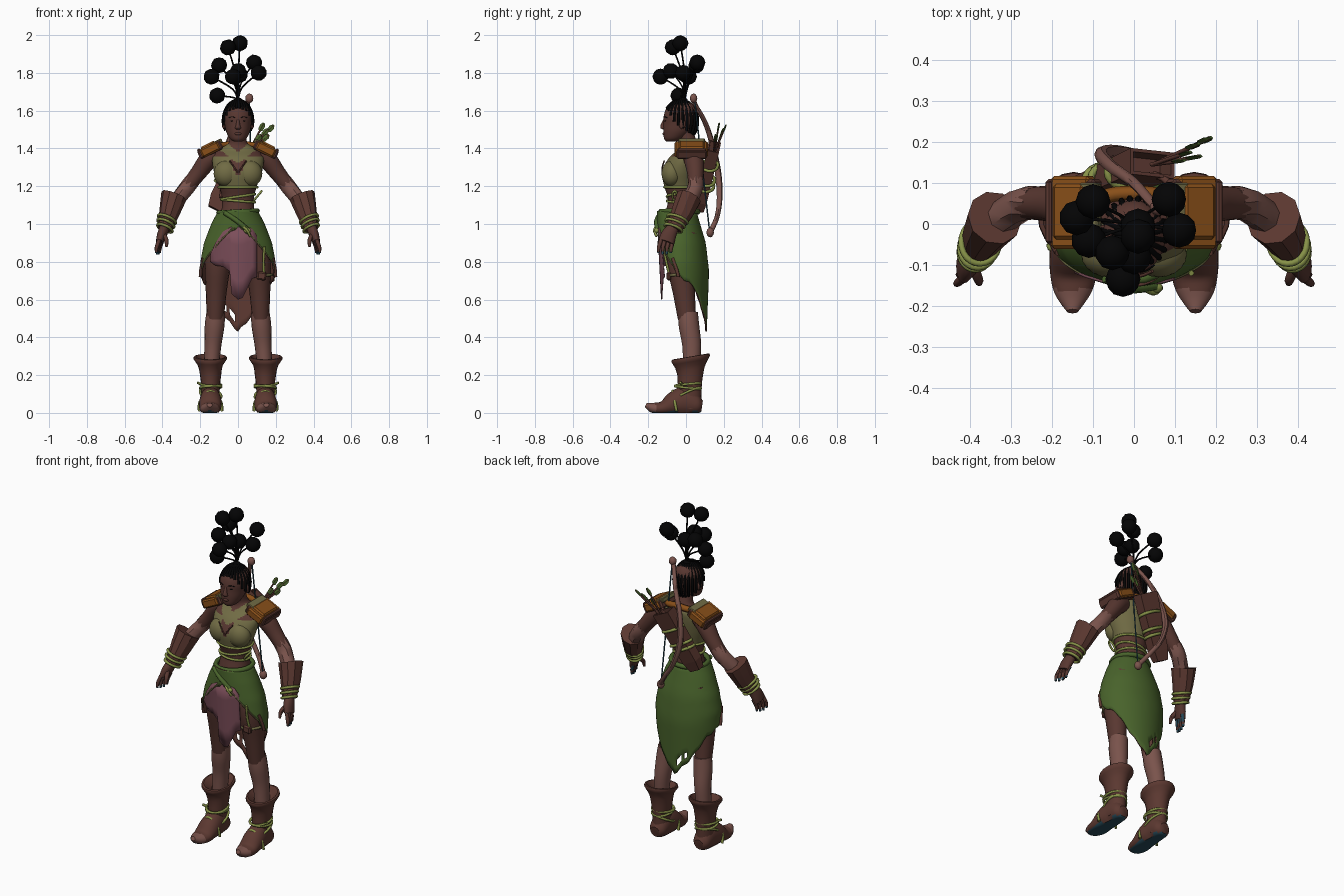
import bpy, bmesh, math, random
from mathutils import Vector, Matrix

random.seed(4)
cube = bpy.data.objects.get("Cube")
if cube:
    bpy.data.objects.remove(cube)

def material(name, code):
    lin = [(int(code[i:i + 2], 16) / 255) ** 2.2 for i in (0, 2, 4)] + [1]
    m = bpy.data.materials.new(name)
    m.use_nodes = True
    m.diffuse_color = lin
    m.node_tree.nodes["Principled BSDF"].inputs["Base Color"].default_value = lin
    return m

skin = material("dark skin", "593a34")
wrap = material("rose brown wrap", "79544d")
leather = material("leather brown", "5c3b34")
green = material("leaf green", "4a632f")
olive = material("olive cloth", "706b46")
rope = material("yellow green rope", "87924a")
orange = material("burnt orange", "87501f")
plum = material("plum cloth", "7b4f5a")
teal = material("dark teal", "2c4c5a")
black = material("black hair", "0c0c0d")

# ---------- helpers ----------
def finish(name, bm, mats, rule=None, angle=45, recalc=True):
    if recalc:
        bmesh.ops.recalc_face_normals(bm, faces=bm.faces)
    bm.normal_update()
    for f in bm.faces:
        if rule:
            f.material_index = rule(f.calc_center_median(), f.normal)
    me = bpy.data.meshes.new(name)
    bm.to_mesh(me)
    bm.free()
    ob = bpy.data.objects.new(name, me)
    bpy.context.collection.objects.link(ob)
    for m in mats:
        me.materials.append(m)
    bpy.ops.object.select_all(action='DESELECT')
    ob.select_set(True)
    bpy.context.view_layer.objects.active = ob
    if angle:
        bpy.ops.object.shade_smooth_by_angle(angle=math.radians(angle))
    return ob

def spline(rows, k):
    """Smooth the rows with k in-between steps."""
    if k < 2:
        return rows
    out, last = [], len(rows) - 1
    for i in range(last):
        quad = list(zip(rows[max(i - 1, 0)], rows[i], rows[i + 1], rows[min(i + 2, last)]))
        for s in range(k):
            t = s / k
            out.append(tuple(b + .5 * t * (c - a + t * (2 * a - 5 * b + 4 * c - d + t * (3 * (b - c) + d - a)))
                             for a, b, c, d in quad))
    return out + [rows[-1]]

def loft(name, rows, *mats, n=16, axis=None, k=4, rule=None, warp=None, phase=0, angle=45):
    """Skin a row of ellipses given as x, y, z, half width, half depth."""
    rows = spline(rows, k)
    bm, rings = bmesh.new(), []
    for i, (x, y, z, ru, rv) in enumerate(rows):
        a, b = rows[max(i - 1, 0)], rows[min(i + 1, len(rows) - 1)]
        t = Vector(axis) if axis else Vector(b[:3]) - Vector(a[:3])
        t.normalize()
        u = (Vector((1, 0, 0)) - t * t.x).normalized()
        v = t.cross(u)
        ring = []
        for j in range(n):
            w = math.tau * j / n + phase
            p = Vector((x, y, z)) + u * ru * math.cos(w) + v * rv * math.sin(w)
            ring.append(bm.verts.new(warp(p) if warp else p))
        rings.append(ring)
    for a, b in zip(rings, rings[1:]):
        for j in range(n):
            bm.faces.new((a[j], a[(j + 1) % n], b[(j + 1) % n], b[j]))
    bm.faces.new(rings[0][::-1])
    bm.faces.new(rings[-1])
    return finish(name, bm, mats, rule, angle)

def blob(name, c, size, mat, detail=3, turn=0):
    bm = bmesh.new()
    bmesh.ops.create_icosphere(bm, subdivisions=detail, radius=1,
                               matrix=Matrix.Translation(c) @ Matrix.Rotation(turn, 4, 'Y') @ Matrix.Diagonal((*size, 1)))
    return finish(name, bm, [mat])

def box(name, c, size, turn, mat, bevel=.008):
    bm = bmesh.new()
    bmesh.ops.create_cube(bm, size=1, matrix=Matrix.Translation(c) @ Matrix.Rotation(turn, 4, 'Y') @ Matrix.Diagonal((*size, 1)))
    bmesh.ops.bevel(bm, geom=bm.edges[:], offset=bevel, segments=1, affect='EDGES')
    return finish(name, bm, [mat], angle=0)

def cord(name, pts, r, mat, cyclic=False, k=4):
    pts = pts if cyclic else spline(pts, k)
    cu = bpy.data.curves.new(name, 'CURVE')
    cu.dimensions, cu.bevel_depth, cu.bevel_resolution, cu.use_fill_caps = '3D', r, 1, True
    sp = cu.splines.new('POLY')
    sp.points.add(len(pts) - 1)
    for q, p in zip(sp.points, pts):
        q.co = (*p, 1)
    sp.use_cyclic_u = cyclic
    cu.materials.append(mat)
    ob = bpy.data.objects.new(name, cu)
    bpy.context.collection.objects.link(ob)
    bpy.ops.object.select_all(action='DESELECT')
    ob.select_set(True)
    bpy.context.view_layer.objects.active = ob
    bpy.ops.object.convert(target='MESH')

def hoop(name, c, rx, ry, r, mat, slope=(0, 0)):
    pts = [(rx * math.cos(w), ry * math.sin(w)) for w in [math.tau * i / 24 for i in range(24)]]
    cord(name, [(c[0] + x, c[1] + y, c[2] + x * slope[0] + y * slope[1]) for x, y in pts], r, mat, True)

def mirror(rows, s):
    return [(s * r[0], *r[1:]) for r in rows]

def table(tab, x):
    for (a, p), (b, q) in zip(tab, tab[1:]):
        if x <= b:
            return p + (q - p) * max(0, x - a) / (b - a)
    return tab[-1][1]

# ---------- torso with painted bodice ----------
def bodice(c, nrm):
    x, z = abs(c.x), c.z
    if c.y < .01:
        collar = abs(z - 1.35 - .8 * x) < .032 and x < .1
        open_neck = z > 1.26 and x < .015 + .35 * (z - 1.27)
        return int(collar or (1.19 < z < 1.36 and not open_neck))
    return int(1.19 < z < 1.4)

loft("torso", [(0, -.02, .85, .11, .08), (0, -.03, .95, .125, .09), (0, -.03, 1.05, .092, .08), (0, -.025, 1.13, .084, .07),
               (0, -.03, 1.2, .1, .085), (0, -.028, 1.28, .128, .098), (0, -.005, 1.35, .135, .085), (0, .02, 1.395, .1, .062),
               (0, .015, 1.43, .05, .046), (0, -.005, 1.49, .042, .042)], skin, olive, n=64, k=8, axis=(0, 0, 1), rule=bodice)
for s in (-1, 1):
    blob("bust", (s * .061, -.074, 1.267), (.068, .056, .07), olive)
    cord("bodice_lace", [(s * .045, -.115, 1.335), (s * .02, -.126, 1.3), (0, -.127, 1.27)], .004, leather)
for z, rx, tilt in ((1.195, .103, 0), (1.145, .09, .15), (1.122, .089, -.08)):
    hoop("waist_rope", (0, -.027, z), rx, rx - .016, .007, rope, (tilt, 0))
hoop("rope_loop", (.105, -.06, 1.15), .02, .012, .006, rope, (1.2, 0))

# ---------- head and face ----------
loft("head", [(0, -.078, 1.437, .022, .026), (0, -.066, 1.452, .044, .05), (0, -.047, 1.49, .063, .073), (0, -.036, 1.53, .071, .083),
              (0, -.03, 1.57, .077, .088), (0, -.025, 1.61, .07, .08), (0, -.022, 1.64, .046, .054), (0, -.02, 1.652, .015, .015)],
     skin, n=32, axis=(0, 0, 1))
loft("nose", [(0, -.112, 1.555, .007, .008), (0, -.12, 1.525, .011, .014), (0, -.122, 1.508, .016, .013), (0, -.114, 1.5, .01, .008)],
     skin, axis=(0, 0, 1))
blob("lips", (0, -.117, 1.478), (.018, .008, .008), skin)
for s in (-1, 1):
    blob("ear", (s * .075, -.02, 1.53), (.01, .018, .028), skin)
    blob("eye", (s * .03, -.109, 1.546), (.011, .005, .003), black)
    cord("eyebrow", [(s * .014, -.117, 1.563), (s * .032, -.113, 1.568), (s * .05, -.1, 1.562)], .002, black)

# ---------- braids, stalks and hair puffs ----------
for i in range(24):
    a = math.tau * (i + .5) / 24
    low = table([(0, 38), (.7, 28), (1.3, -8), (2.2, -33), (math.pi, -46)], min(a, math.tau - a))
    lats = [math.radians(low + (88 - low) * j / 10) for j in range(11)]
    cord("braid", [(.08 * math.sin(a) * math.cos(t), -.028 - .092 * math.cos(a) * math.cos(t), 1.545 + .112 * math.sin(t))
                   for t in lats], .0078, black, k=1)
blob("hair_knot", (0, -.015, 1.655), (.024, .024, .014), black)
for p in ((-.053, -.07, 1.935), (.01, -.03, 1.957), (-.1, .055, 1.84), (-.14, .015, 1.78), (-.11, -.04, 1.68),
          (0, -.08, 1.81), (-.027, -.135, 1.78), (.085, .06, 1.855), (.11, -.015, 1.8), (.01, -.005, 1.79)):
    blob("hair_puff", p, (.043,) * 3, black, 2, random.random())
    cord("hair_stalk", [(0, -.01, 1.65), (p[0] * .2, p[1] * .25, 1.66 + (p[2] - 1.66) * .45), p], .0045, black)

# ---------- arms, bracers and hands ----------
def flare(p):
    return p + Vector((0, 0, .25 * max(0, abs(p.x) - .35))) if p.z > 1.08 else p

def fingernail(c, nrm):
    return int(c.z < .855 or nrm.z < -.35)

for s in (-1, 1):
    loft("upper_arm", mirror([(.11, .03, 1.37, .046, .05), (.16, .042, 1.335, .05, .052), (.21, .05, 1.27, .043, .044),
                              (.265, .05, 1.2, .038, .038)], s), skin)
    loft("elbow_wrap", mirror([(.24, .052, 1.232, .041, .041), (.28, .045, 1.18, .042, .042), (.35, -.005, 1.09, .04, .042)], s), wrap, n=8)
    loft("bracer", mirror([(.34, .015, 1.14, .068, .07), (.363, -.02, 1.06, .055, .06), (.387, -.065, .975, .038, .044)], s),
         leather, n=10, k=1, warp=flare, angle=25)
    for x, y, z, r in ((.376, -.045, 1.025, .046), (.382, -.058, 1.003, .043), (.387, -.067, .978, .039)):
        hoop("wrist_rope", (s * x, y, z), r, r + .006, .008, rope, (s * .4, -.35))
    loft("palm", mirror([(.387, -.065, .985, .026, .03), (.402, -.09, .945, .026, .04), (.415, -.105, .905, .02, .042)], s), skin)
    for i in range(4):
        x, y = .423 - .006 * i, -.138 + .022 * i
        loft("finger", mirror([(x - .005, y + .005, .915, .011, .011), (x + .008, y - .006, .875, .01, .01),
                               (x + .01, y - .008, .835 + .008 * abs(i - 1.5), .006, .006)], s), skin, teal, n=8, rule=fingernail)
    loft("thumb", mirror([(.395, -.1, .945, .014, .014), (.38, -.135, .915, .012, .012), (.378, -.145, .88, .007, .007)], s), skin, n=8)

    # ---------- layered shoulder pads ----------
    box("pad_base", (s * .147, .03, 1.393), (.135, .16, .05), s * .45, leather)
    box("pad_plate", (s * .148, .028, 1.395), (.105, .178, .048), s * .45, orange)
    box("pad_face", (s * .157, .03, 1.413), (.085, .135, .025), s * .45, orange)
    box("pad_edge", (s * .107, .03, 1.432), (.05, .14, .024), s * .45, olive, .004)
    box("pad_rim", (s * .2, .03, 1.375), (.016, .15, .05), s * .45, leather, .004)

    # ---------- legs ----------
    loft("thigh", mirror([(.08, -.02, .95, .07, .085), (.105, -.025, .8, .07, .08), (.115, -.012, .65, .056, .06), (.12, .005, .5, .045, .048)], s), skin)
    loft("shin_wrap", mirror([(.118, .01, .53, .049, .053), (.124, .016, .46, .052, .054), (.133, .03, .36, .045, .05), (.14, .03, .25, .04, .045)], s), wrap)
    loft("boot_shaft", mirror([(.145, .025, .02, .048, .055), (.145, .02, .12, .048, .062), (.145, .022, .2, .056, .068), (.147, .025, .25, .066, .082),
                               (.147, .025, .285, .089, .102), (.146, .025, .298, .078, .09), (.14, .03, .26, .045, .05)], s), leather, n=20,
         axis=(0, 0, 1), k=2, warp=lambda p: p + Vector((0, 0, .17 * (p.y - .02) * (p.z > .22))))
    loft("boot_foot", mirror([(.145, .085, .035, .03, .03), (.145, .06, .04, .05, .05), (.145, 0, .06, .055, .08), (.146, -.06, .05, .06, .065),
                              (.148, -.12, .025, .057, .038), (.15, -.17, .025, .044, .03), (.15, -.213, .042, .014, .012)], s), leather, wrap, teal, n=20,
         warp=lambda p: Vector((p.x, p.y, max(p.z, 0))),
         rule=lambda c, m: 2 if m.z < -.7 and c.z < .03 else int(c.y < -.16))
    for z, tilt in ((.15, .1), (.135, -.1), (.1, .45)):
        hoop("ankle_rope", (s * .145, .01, z), .056, .068, .007, rope, (s * tilt * .5, tilt))
    cord("foot_rope", mirror([(.205, -.05, .01), (.2, -.06, .06), (.145, -.07, .116), (.092, -.06, .06), (.086, -.05, .01)], s), .008, rope)
    cord("ankle_knot", mirror([(.19, -.02, .15), (.215, -.03, .16)], s), .007, rope)

# ---------- long-backed skirt ----------
HEM = [(0, .985), (.4, .94), (1.05, .82), (1.5, .73), (2.1, .67), (2.6, .53), (math.pi, .43)]

def skirt_point(a, z):
    rx = table([(.43, .165), (.7, .195), (.8, .199), (.9, .18), (1, .142), (1.07, .105)], z)
    back = table([(.43, .145), (.75, .157), (.9, .14), (1, .11), (1.07, .09)], z)
    return Vector((rx * math.sin(a), -.035 - math.cos(a) * (.118 if math.cos(a) > 0 else back), z))

def hem(a):
    return table(HEM, min(a, math.tau - a)) + .006 * math.sin(17 * a)

bm = bmesh.new()
cols, rows = 72, 16
grid = []
for i in range(cols):
    a = math.tau * i / cols
    grid.append([bm.verts.new(skirt_point(a, 1.07 + (hem(a) - 1.07) * j / rows)) for j in range(rows + 1)])
for i in range(cols):
    for j in range(rows):
        if (i, j) in ((37, 14), (38, 14), (40, 14)):
            continue  # torn holes
        p, q = grid[i], grid[(i + 1) % cols]
        bm.faces.new((p[j], p[j + 1], q[j + 1], q[j]))
skirt = finish("skirt", bm, [green, leather], recalc=False)
mod = skirt.modifiers.new("lining", 'SOLIDIFY')
mod.thickness, mod.offset, mod.material_offset, mod.material_offset_rim = .008, -1, 1, 1
hoop("skirt_roll", (0, -.035, 1.065), .102, .1, .014, green, (.05, 0))
cord("skirt_fold", [(-.07, -.13, 1.06), (-.01, -.155, 1.02), (.05, -.15, .97)], .014, green)
blob("skirt_knot", (.05, -.155, .965), (.02, .014, .014), rope)
cord("knot_rope", [(.03, -.16, .985), (.05, -.168, .965), (.065, -.155, .935)], .007, rope)
for s in (-1, 1):
    cord("hem_rope", [tuple(skirt_point(s * w, hem(w))) for w in (.1, .4, .7, 1, 1.25)], .004, olive)
    cord("torn_strip", [(s * .185, -.07, .82), (s * .197, -.05, .76), (s * .2, -.04, .72)], .009, leather)

# ---------- front cloth ----------
bm = bmesh.new()
strips = []
for x, top, low in ((-.145, .84, .8), (-.12, .9, .78), (-.08, .96, .775), (-.045, .98, .75), (-.035, .985, .63), (0, .985, .6),
                    (.025, .985, .61), (.05, .985, .66), (.075, .975, .71), (.1, .94, .72)):
    strips.append([bm.verts.new((x, -.152 + 1.5 * x * x + .02 * t, top + (low - top) * t)) for t in (0, .25, .5, .75, 1)])
for p, q in zip(strips, strips[1:]):
    for j in range(4):
        bm.faces.new((p[j], p[j + 1], q[j + 1], q[j]))
cloth = finish("front_cloth", bm, [plum], recalc=False)
cloth.modifiers.new("thickness", 'SOLIDIFY').thickness = .006

# ---------- thigh strap and pouch ----------
hoop("thigh_strap", (.112, -.018, .725), .066, .073, .008, olive, (.1, 0))
cord("hanging_strap", [(.14, -.12, .88), (.135, -.105, .8), (.14, -.085, .72)], .007, rope)
box("thigh_pouch", (.125, -.09, .725), (.05, .025, .045), .1, leather)

# ---------- back collar, quiver, arrows ----------
cord("back_collar", [(-.1, .045, 1.415), (-.06, .07, 1.42), (0, .075, 1.425), (.06, .07, 1.42), (.1, .045, 1.415)], .018, orange)
loft("quiver", [(-.125, .075, 1.08, .05, .03), (-.1, .085, 1.13, .07, .04), (.045, .148, 1.41, .085, .046),
                (.045, .148, 1.41, .073, .034), (.02, .138, 1.35, .07, .032)], leather, n=4, k=1, axis=(.15, .06, .28), phase=math.pi / 4, angle=0)
for x, y, z in ((-.06, .105, 1.2), (-.045, .11, 1.23), (-.005, .127, 1.31)):
    hoop("quiver_rope", (x, y, z), .06, .042, .009, rope, (-.5, 0))
cord("quiver_strap", [(.11, .07, 1.4), (.05, .12, 1.38), (-.07, .08, 1.22), (-.09, .03, 1.14)], .009, leather)
for x, y, z in ((.12, .155, 1.47), (.135, .175, 1.53), (.155, .195, 1.5), (.185, .21, 1.52), (.16, .165, 1.47)):
    start, tip = Vector((.03 + x * .1, .145, 1.36)), Vector((x, y, z))
    d = (tip - start).normalized()
    cord("arrow_shaft", [tuple(start), tuple(tip)], .005, leather)
    loft("arrow_fletching", [(*(tip - d * u), r, q) for u, r, q in ((.045, .003, .003), (.035, .013, .005), (.01, .014, .005), (-.005, .006, .004))],
         green, n=4, k=1, angle=0)

# ---------- bow ----------
loft("bow", [(.06, .04, 1.67, .014, .014), (.045, .05, 1.63, .012, .012), (0, .1, 1.54, .013, .013), (-.055, .14, 1.42, .015, .015), (-.08, .17, 1.27, .017, .017),
             (-.045, .178, 1.14, .015, .015), (.02, .165, 1.04, .013, .013), (.07, .135, .97, .014, .014), (.078, .125, .95, .016, .016)], wrap, n=8)
for p in ((.06, .04, 1.665), (.078, .128, .955)):
    blob("bow_tip", p, (.022, .02, .026), wrap, 2)
cord("bow_string", [(.06, .045, 1.66), (.078, .125, .96)], .004, teal)
